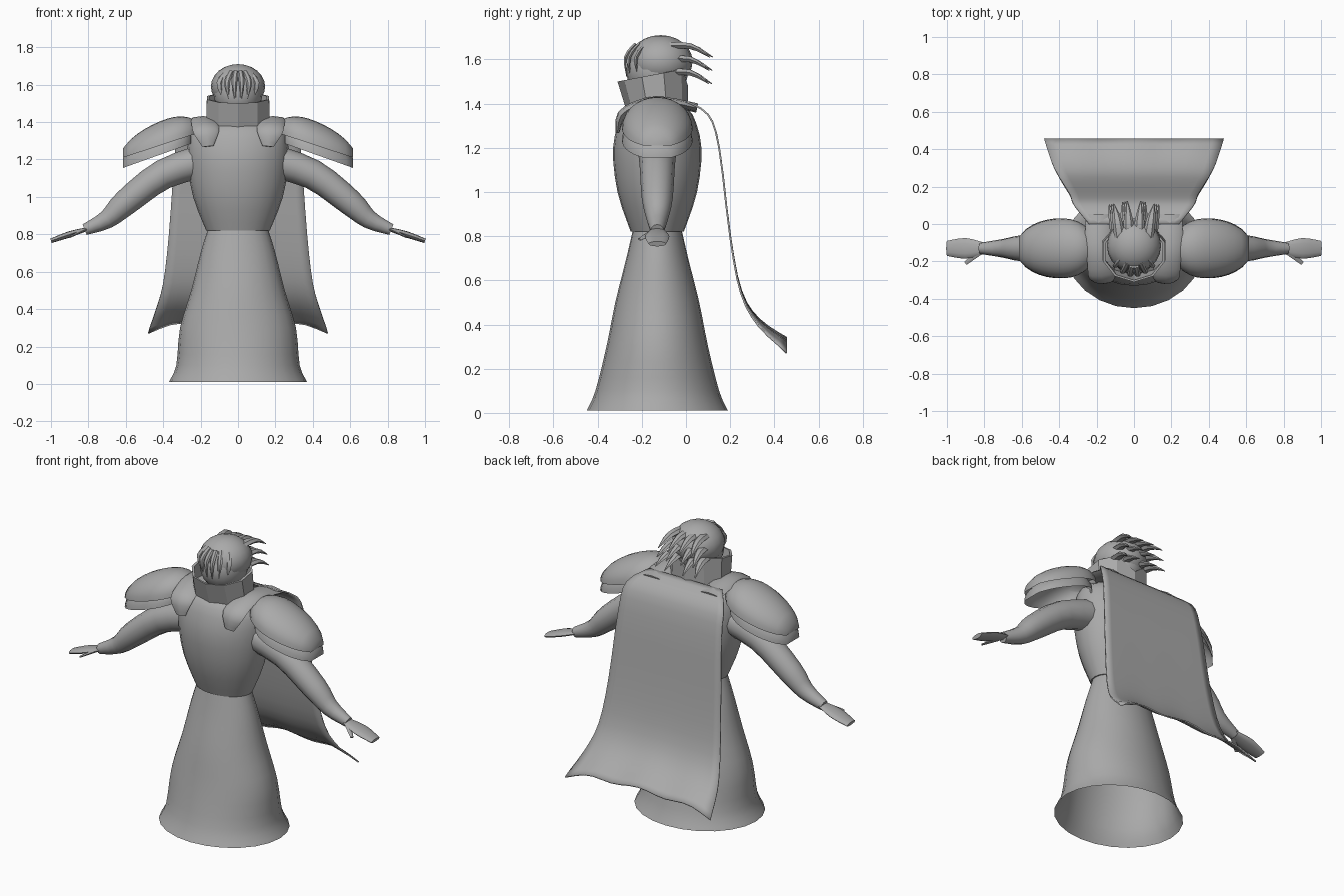
import bpy, bmesh
from math import sin, cos, pi, tau, sqrt, radians
from mathutils import Vector, Matrix

cube = bpy.data.objects.get("Cube")
if cube:
    bpy.data.objects.remove(cube, do_unlink=True)

color = (0.4, 0.4, 0.4, 1)
grey = bpy.data.materials.new("plain_grey")
grey.use_nodes = True
grey.diffuse_color = color
grey.node_tree.nodes["Principled BSDF"].inputs["Base Color"].default_value = color

AXIS = -0.13  # depth of the body's vertical axis
ALONG_X = Vector((1, 0, 0))
ALONG_Y = Vector((0, 1, 0))


def finish(name, bm, angle):
    """Turn a bmesh into a shaded grey object."""
    bmesh.ops.recalc_face_normals(bm, faces=bm.faces)
    mesh = bpy.data.meshes.new(name)
    bm.to_mesh(mesh)
    bm.free()
    mesh.materials.append(grey)
    part = bpy.data.objects.new(name, mesh)
    bpy.context.collection.objects.link(part)
    bpy.ops.object.select_all(action='DESELECT')
    part.select_set(True)
    bpy.context.view_layer.objects.active = part
    bpy.ops.object.shade_smooth_by_angle(angle=radians(angle))
    return part


def spline(points, steps=3):
    """Smooth run of stations through a few given ones."""
    keys = [Vector(p) for p in points]
    keys = [keys[0]] + keys + [keys[-1]]
    run = []
    for before, start, end, after in zip(keys, keys[1:], keys[2:], keys[3:]):
        for step in range(steps):
            t = step / steps
            pull_in, pull_out = (end - before) / 2, (after - start) / 2
            blend = t * t * (3 - 2 * t)
            run.append(start * (1 - blend) + end * blend
                       + pull_in * t * (1 - t) ** 2 - pull_out * t * t * (1 - t))
    return run + [keys[-1]]


def loft(name, rings, closed=True, capped=False, angle=45):
    """Skin a list of equally long rings of points."""
    bm = bmesh.new()
    rows = [[bm.verts.new(point) for point in ring] for ring in rings]
    count = len(rows[0])
    for low, high in zip(rows, rows[1:]):
        for i in range(count if closed else count - 1):
            j = (i + 1) % count
            bm.faces.new((low[i], low[j], high[j], high[i]))
    if capped:
        bm.faces.new(rows[0])
        bm.faces.new(rows[-1])
    return finish(name, bm, angle)


def lathe(name, profile, capped=False):
    """Oval body from stations of height, half width and half depth."""
    turns = [tau * i / 24 for i in range(24)]
    return loft(name, [[(wide * cos(a), AXIS + deep * sin(a), z) for a in turns]
                       for z, wide, deep in spline(profile)], capped=capped)


def tube(name, path, across, flat=1.0, sides=12, mirror=1):
    """Limb along stations of x, y, z and radius, thinned by flat."""
    stations = spline(path)
    rings = []
    for k, station in enumerate(stations):
        ahead = stations[min(k + 1, len(stations) - 1)]
        behind = stations[max(k - 1, 0)]
        travel = (ahead - behind).xyz.normalized()
        wide = (across - travel * across.dot(travel)).normalized()
        thin = travel.cross(wide) * flat
        ring = []
        for i in range(sides):
            a = tau * i / sides
            point = station.xyz + (wide * cos(a) + thin * sin(a)) * station.w
            ring.append((point.x * mirror, point.y, point.z))
        rings.append(ring)
    return loft(name, rings, capped=True)


def ball(name, center, size):
    bm = bmesh.new()
    bmesh.ops.create_uvsphere(bm, u_segments=20, v_segments=12, radius=1,
                              matrix=Matrix.Translation(center) @ Matrix.Diagonal((*size, 1)))
    return finish(name, bm, 60)


def shoulder_shell(name, start, drop, mirror):
    """Arched plate that falls and narrows away from the neck."""
    rings = []
    for step in range(11):
        t = step / 10
        reach = 0.45 if t < 0.4 else 0.65
        swell = sqrt(1 - ((t - 0.4) / reach) ** 2)
        x = start + (0.615 - start) * t
        rim = 1.34 - drop - 0.13 * t
        arch = [pi * i / 14 for i in range(15)]
        rings.append([(x * mirror, AXIS + 0.16 * swell * cos(a), rim + 0.13 * swell * sin(a))
                      for a in arch])
    return loft(name, rings, closed=False, capped=True, angle=50)


# Flared skirt, open below, and the torso tucked into it
lathe("skirt", [(0.01, 0.37, 0.32), (0.1, 0.33, 0.28), (0.3, 0.31, 0.23),
                (0.5, 0.25, 0.19), (0.7, 0.2, 0.14), (0.83, 0.16, 0.11)])
lathe("torso", [(0.82, 0.17, 0.12), (1, 0.24, 0.18), (1.2, 0.27, 0.2),
                (1.35, 0.25, 0.16), (1.4, 0.14, 0.1)], capped=True)

# High faceted collar, rising towards the back with a dip behind
lower, upper, lining = [], [], []
for i in range(10):
    a = tau * i / 10
    x, y = sin(a), -cos(a)
    height = 1.53 + 0.03 * y - (0.08 if i == 5 else 0)
    lower.append((0.18 * x, AXIS + 0.14 * y, 1.37))
    upper.append((0.175 * x, 0.16 * y - 0.15, height))
    lining.append((0.16 * x, 0.15 * y - 0.15, height))
loft("collar", [lower, upper, lining, lower], angle=25)

# Neck, head and hair
lathe("neck", [(1.35, 0.09, 0.09), (1.5, 0.09, 0.09)])
ball("head", (0, AXIS, 1.55), (0.13, 0.14, 0.14))
ball("hair_cap", (0, -0.115, 1.59), (0.145, 0.145, 0.12))

# Three tiers of locks swept backwards, and forelocks over the brow
for mirror in (1, -1):
    for tier in range(3):
        z = 1.66 - 0.06 * tier
        for strand in range(2):
            x = 0.03 + 0.06 * strand + 0.01 * tier
            tube("back_lock", [(x * 0.8, -0.1, z, 0.03), (x, 0.02, z, 0.025),
                               (x * 1.2, 0.13 - x / 4, z - 0.05, 0.003)],
                 ALONG_X, flat=0.6, sides=6, mirror=mirror)
    for strand in range(3):
        x = 0.02 + 0.04 * strand
        y = 5 * x * x - 0.27
        tube("forelock", [(x * 0.6, y + 0.04, 1.67, 0.015), (x, y - 0.005, 1.61, 0.015),
                          (x * 0.8, y, 1.52, 0.003)],
             ALONG_X, flat=0.6, sides=6, mirror=mirror)

# Arms, hands, shoulder plates and straps on both sides
for word, mirror in (("left", 1), ("right", -1)):
    tube(word + "_arm", [(0.16, AXIS, 1.2, 0.09), (0.4, AXIS, 1.12, 0.08), (0.6, AXIS, 0.97, 0.07),
                         (0.7, AXIS, 0.88, 0.05), (0.82, AXIS, 0.825, 0.03)],
         ALONG_Y, mirror=mirror)
    tube(word + "_hand", [(0.8, AXIS, 0.83, 0.03), (0.9, AXIS, 0.8, 0.055), (1, AXIS, 0.765, 0.04)],
         ALONG_Y, flat=0.3, mirror=mirror)
    tube(word + "_thumb", [(0.83, -0.15, 0.82, 0.02), (0.9, -0.21, 0.785, 0.01)],
         ALONG_Y, flat=0.5, sides=6, mirror=mirror)
    shoulder_shell(word + "_shoulder_plate", 0.22, 0, mirror)
    shoulder_shell(word + "_lower_plate", 0.25, 0.055, mirror)
    tube(word + "_strap", [(0.16, -0.31, 1.27, 0.03), (0.17, -0.29, 1.35, 0.07), (0.18, -0.2, 1.4, 0.07),
                           (0.19, -0.1, 1.41, 0.07), (0.19, 0.05, 1.38, 0.07)],
         ALONG_X, flat=0.3, sides=8, mirror=mirror)

# Cape from stations of depth, height and half width, sagging at the hem corners
stations = spline([(0, 1.41, 0.24), (0.1, 1.35, 0.32), (0.15, 1.2, 0.34), (0.2, 0.8, 0.37),
                   (0.25, 0.55, 0.4), (0.33, 0.42, 0.44), (0.455, 0.33, 0.48)])
cloth = []
for k, (y, z, wide) in enumerate(stations):
    fall = (k / (len(stations) - 1)) ** 4
    row = []
    for i in range(17):
        s = i / 8 - 1
        sag = 0.01 * cos(9 * s) - 0.05 * abs(s) ** 3
        row.append((s * wide, y, z + fall * sag))
    cloth.append(row)
cape = loft("cape", cloth, closed=False, angle=60)
thickness = cape.modifiers.new("cloth_thickness", 'SOLIDIFY')
thickness.thickness = 0.008
thickness.offset = 0
